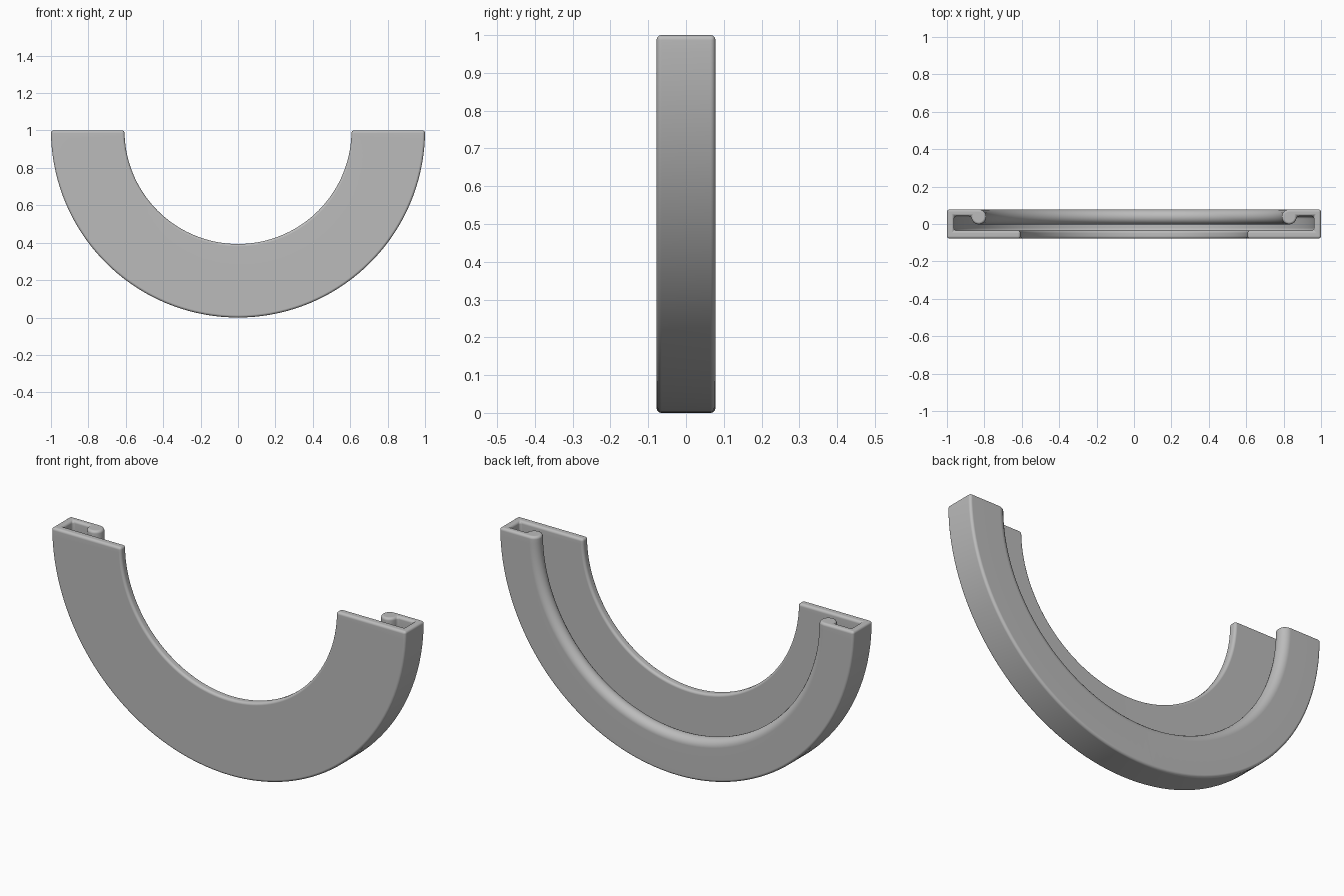
import bpy
import bmesh
from math import cos, sin, pi, radians
from mathutils import Matrix, Vector

cube = bpy.data.objects.get("Cube")
if cube:
    bpy.data.objects.remove(cube, do_unlink=True)

OUTER, INNER, HALF = 1.0, 0.607, 0.078   # radii and half depth
WALL, PLATE, LIP = 0.962, -0.035, 0.042  # inner faces of wall, plate and lip
BEAD_R, BEAD = 0.83, 0.04                # bead position and radius
STEPS = 72

# Cross-section (radius, depth): plate, outer wall, lip ending in a round bead
profile = [(INNER, -HALF), (OUTER, -HALF), (OUTER, HALF)]
for i in range(17):
    a = radians(90 + 275 * i / 16)
    profile.append((BEAD_R + BEAD * cos(a), HALF - BEAD + BEAD * sin(a)))
profile += [(WALL, LIP), (WALL, PLATE), (INNER, PLATE)]

# Sweep the section through a half turn
bm = bmesh.new()
rings = []
for s in range(STEPS + 1):
    t = pi + pi * s / STEPS
    rings.append([bm.verts.new((r * cos(t), y, 1 + r * sin(t))) for r, y in profile])
n = len(profile)
for a, b in zip(rings, rings[1:]):
    for i in range(n):
        j = (i + 1) % n
        bm.faces.new((a[i], a[j], b[j], b[i]))
bm.faces.new(rings[0])
bm.faces.new(rings[-1][::-1])
bmesh.ops.recalc_face_normals(bm, faces=bm.faces[:])

# Round every hard edge
hard = [e for e in bm.edges if e.calc_face_angle(0) > radians(35)]
bmesh.ops.bevel(bm, geom=hard, offset=0.013, offset_type='OFFSET', segments=4,
                profile=0.5, affect='EDGES', clamp_overlap=False)

mesh = bpy.data.meshes.new("curved_channel")
bm.to_mesh(mesh)
bm.free()
channel = bpy.data.objects.new("curved_channel", mesh)
bpy.context.collection.objects.link(channel)

# Plain grey
grey = bpy.data.materials.new("plain_grey")
grey.use_nodes = True
grey.diffuse_color = (0.5, 0.5, 0.5, 1)
grey.node_tree.nodes["Principled BSDF"].inputs["Base Color"].default_value = (0.5, 0.5, 0.5, 1)
mesh.materials.append(grey)

# Smooth shading with flat broad faces
bpy.context.view_layer.objects.active = channel
channel.select_set(True)
bpy.ops.object.shade_smooth_by_angle(angle=radians(40))
weighted = channel.modifiers.new("weighted_normals", 'WEIGHTED_NORMAL')
weighted.keep_sharp = True
